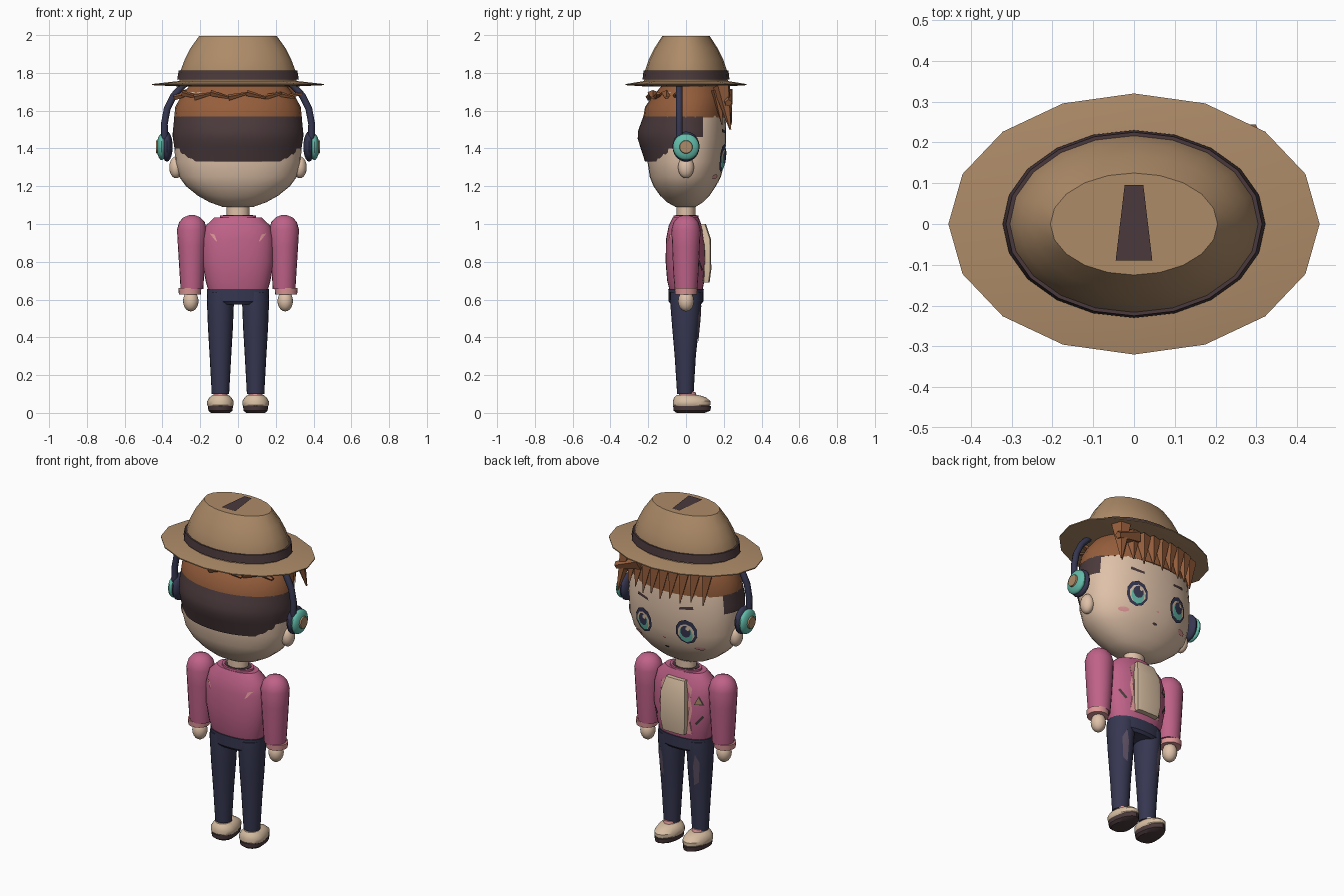
import bpy, bmesh, math
from mathutils import Vector, Matrix
from mathutils.bvhtree import BVHTree

default_cube = bpy.data.objects.get("Cube")
if default_cube:
    bpy.data.objects.remove(default_cube, do_unlink=True)


def material(name, red, green, blue):
    mat = bpy.data.materials.new(name)
    color = [(c / 255) ** 2.2 for c in (red, green, blue)] + [1]
    mat.use_nodes = True
    mat.diffuse_color = color
    mat.node_tree.nodes["Principled BSDF"].inputs["Base Color"].default_value = color
    return mat


SKIN = material("skin", 222, 192, 167)
PINK = material("rose jacket", 190, 98, 135)
BLUSH = material("light pink", 222, 150, 150)
NAVY = material("navy", 57, 58, 82)
DARK = material("dark brown", 76, 60, 62)
HAIR = material("chestnut", 148, 94, 62)
TAN = material("hat tan", 172, 138, 104)
TEAL = material("teal", 98, 186, 168)
CREAM = material("cream", 214, 188, 160)
MAUVE = material("mauve grey", 92, 80, 98)

parts = []
surfaces = {}


def finish(name, bm, mat):
    bmesh.ops.recalc_face_normals(bm, faces=bm.faces)
    surfaces[name] = BVHTree.FromBMesh(bm)
    mesh = bpy.data.meshes.new(name)
    bm.to_mesh(mesh)
    bm.free()
    mesh.materials.append(mat)
    ob = bpy.data.objects.new(name, mesh)
    bpy.context.collection.objects.link(ob)
    parts.append(ob)
    return ob


def skin_rows(bm, rows, closed):
    """Bridge successive rows of vertices with quads."""
    for low, high in zip(rows, rows[1:]):
        count = len(low)
        for i in range(count if closed else count - 1):
            j = (i + 1) % count
            bm.faces.new((low[i], low[j], high[j], high[i]))


def loft(name, mat, rings, sides=24, cx=0, power=2):
    """Stack oval rings of (z, half width, back depth, front depth)."""
    bm = bmesh.new()
    rows = []
    for z, rx, back, front in rings:
        row = []
        for i in range(sides):
            a = math.tau * i / sides
            c, s = [math.copysign(abs(t) ** (2 / power), t) for t in (math.cos(a), math.sin(a))]
            row.append(bm.verts.new((cx + rx * c, (front if s > 0 else back) * s, z)))
        rows.append(row)
    skin_rows(bm, rows, True)
    bm.faces.new(rows[0])
    bm.faces.new(rows[-1])
    return finish(name, bm, mat)


def ball(name, mat, center, size, sides=20):
    bm = bmesh.new()
    bmesh.ops.create_uvsphere(bm, u_segments=sides, v_segments=sides // 2, radius=1,
                              matrix=Matrix.Translation(center) @ Matrix.Diagonal((*size, 1)))
    return finish(name, bm, mat)


def cone(name, mat, start, end, r1, r2, sides, flat=1):
    """Tapered prism between two points, optionally flattened."""
    bm = bmesh.new()
    start, end = Vector(start), Vector(end)
    turn = (end - start).to_track_quat("Z", "Y").to_matrix().to_4x4()
    bmesh.ops.create_cone(bm, cap_ends=True, segments=sides, radius1=r1, radius2=r2,
                          depth=(end - start).length,
                          matrix=Matrix.Translation((start + end) / 2) @ turn @ Matrix.Diagonal((1, flat, 1, 1)))
    return finish(name, bm, mat)


def decal(name, mat, target, points, lift=.006, face=1):
    """Thin plate laid on the face (+1) or rear (-1) side of a part."""
    bm = bmesh.new()
    middle = [sum(p[k] for p in points) / len(points) for k in (0, 1)]
    verts = []
    for x, z in [middle] + list(points):
        hit = surfaces[target].ray_cast(Vector((x, face, z)), Vector((0, -face, 0)))[0]
        verts.append(bm.verts.new((x, (hit.y if hit else .1 * face) + lift * face, z)))
    rim = verts[1:]
    for i in range(len(rim)):
        bm.faces.new((verts[0], rim[i], rim[(i + 1) % len(rim)]))
    bmesh.ops.recalc_face_normals(bm, faces=bm.faces)
    if bm.faces[:][0].normal.y * face < 0:
        bmesh.ops.reverse_faces(bm, faces=bm.faces)
    ob = finish(name, bm, mat)
    if ob.data.polygons[0].normal.y * face < 0:
        ob.data.flip_normals()
    return ob


def oval(cx, cz, rx, rz, sides=10):
    angles = [math.tau * (i + .5) / sides for i in range(sides)]
    return [(cx + rx * math.cos(a), cz + rz * math.sin(a)) for a in angles]


# Hat
loft("hat_brim", TAN, [(1.727, .28, .2, .2), (1.735, .455, .32, .32),
                       (1.741, .455, .32, .32), (1.757, .31, .22, .22)], 16)
loft("hat_crown", TAN, [(1.75, .31, .222, .222), (1.81, .305, .217, .217), (1.87, .282, .198, .198),
                        (1.93, .252, .168, .168), (1.996, .205, .125, .125)], 20)
loft("hat_band", DARK, [(1.765, .322, .23, .23), (1.812, .314, .225, .225)], 20)
bm = bmesh.new()
bm.faces.new([bm.verts.new((x, y, 2)) for x, y in ((-.045, -.09), (.045, -.09), (.023, .095), (-.023, .095))])
finish("hat_crease", bm, DARK)

# Head and neck
loft("head", SKIN, [(1.09, .08, .055, .05), (1.115, .15, .1, .09), (1.15, .213, .137, .125),
                    (1.2, .275, .172, .158), (1.25, .312, .192, .185), (1.33, .333, .204, .205),
                    (1.45, .338, .21, .213), (1.57, .325, .205, .21), (1.7, .28, .15, .19)], 32, power=2.2)
loft("neck", SKIN, [(1, .06, .05, .05), (1.12, .06, .05, .05)], 16)

# Cropped dark hair wrapping the sides and back
bm = bmesh.new()
columns = []
for i in range(49):
    a = math.radians(25 - 230 * i / 48)
    s = math.sin(a)
    low = 1.46 if s > 0 else 1.4 if s > -.45 else 1.33
    column = []
    for k in range(7):
        z = low + (1.57 - low) * k / 6
        t = (1.47 - z) / .14 if z < 1.47 else (z - 1.47) / .1
        rx = .347 - (.02 if z < 1.47 else .01) * t
        back = .262 - (.045 if z < 1.47 else .036) * t
        column.append(bm.verts.new((rx * math.cos(a), (.216 if s > 0 else back) * s, z)))
    columns.append(column)
skin_rows(bm, columns, False)
finish("cropped_hair", bm, DARK)

# Upper hair, rear locks and fringe
loft("upper_hair", HAIR, [(1.565, .338, .226, .216), (1.62, .332, .217, .218),
                          (1.68, .3, .175, .215), (1.74, .25, .12, .2)], 28)
for i in range(9):
    a = math.radians(195 + 150 * i / 8)
    p = Vector((.3 * math.cos(a), .185 * math.sin(a), 1.68))
    along = Vector((.05, 0, .012 * (-1) ** i))
    cone("rear_lock", HAIR, p - along, p + along, .03, .012, 5, .6)
for i in range(9):
    x = -.25 + .06 * i
    y = .215 * math.sqrt(1 - (x / .36) ** 2)
    cone("fringe_spike", HAIR, (x, y, 1.71), (x + .012, y + .025, 1.525 + .015 * (i % 2)), .045, .003, 4, .8)
cone("side_tuft", HAIR, (.25, .19, 1.73), (.285, .235, 1.5), .055, .006, 5, .8)
cone("tuft_sweep", HAIR, (.16, .2, 1.69), (.3, .225, 1.64), .045, .02, 5)

# Face
for s in (1, -1):
    x = .14 * s
    decal("eye_outline", NAVY, "head", oval(x, 1.35, .062, .074), .008)
    decal("eye_white", CREAM, "head", oval(x, 1.345, .048, .054), .011)
    decal("iris", TEAL, "head", oval(x, 1.338, .038, .05), .013)
    decal("pupil", NAVY, "head", oval(x, 1.355, .03, .036), .015)
    decal("eye_shine", CREAM, "head", oval(x - .014, 1.375, .012, .013, 6), .017)
    decal("eyebrow", DARK, "head", [(x - .04 * s, 1.478), (x + .042 * s, 1.488),
                                    (x + .038 * s, 1.505), (x - .036 * s, 1.492)])
    decal("cheek", BLUSH, "head", oval(.2 * s, 1.25, .03, .013, 8))
    ball("ear", SKIN, (.328 * s, 0, 1.3), (.036, .042, .058))
decal("nose", BLUSH, "head", oval(0, 1.285, .01, .006, 6))
decal("mouth", DARK, "head", oval(0, 1.22, .016, .007, 8))

# Headphones
for s in (1, -1):
    ball("ear_cushion", NAVY, (.376 * s, 0, 1.41), (.03, .072, .08))
    ball("ear_cup", TEAL, (.404 * s, 0, 1.408), (.026, .07, .07))
    cone("cup_centre", TAN, (.42 * s, 0, 1.408), (.434 * s, 0, 1.408), .037, .033, 16)
curve = bpy.data.curves.new("headband", "CURVE")
curve.dimensions = "3D"
curve.bevel_depth = .018
curve.bevel_resolution = 2
half = [(.388, 1.45), (.39, 1.53), (.375, 1.61), (.34, 1.68), (.285, 1.74), (.15, 1.78)]
path = half + [(-x, z) for x, z in reversed(half)]
spline = curve.splines.new("POLY")
spline.points.add(len(path) - 1)
for point, (x, z) in zip(spline.points, path):
    point.co = (x, -.036, z, 1)
curve.materials.append(NAVY)
bpy.context.collection.objects.link(bpy.data.objects.new("headband", curve))

# Jacket body, collar and shirt front
loft("jacket", PINK, [(.64, .155, .085, .085), (.7, .172, .1, .098), (.8, .19, .108, .105), (.92, .19, .106, .1),
                      (.99, .172, .092, .085), (1.035, .125, .07, .066)], 28, power=2.3)
loft("collar", PINK, [(1.02, .098, .07, .068), (1.045, .095, .066, .066)], 20)
loft("collar_lining", DARK, [(1.03, .08, .056, .056), (1.047, .08, .056, .056)], 20)
bm = bmesh.new()
rows = []
for z, w, y in ((.69, .07, .125), (.76, .08, .134), (.92, .078, .132), (1.0, .06, .105)):
    rows.append([bm.verts.new(p) for p in ((-w, y - .045, z), (w, y - .045, z), (w, y - .006, z),
                                           (w * .7, y, z), (-w * .7, y, z), (-w, y - .006, z))])
skin_rows(bm, rows, True)
bm.faces.new(rows[0])
bm.faces.new(rows[-1])
finish("shirt_front", bm, CREAM)
for s in (1, -1):
    zigzag = [(.1, .69), (.092, .76), (.108, .84), (.096, .9), (.1, .96)]
    decal("lapel", BLUSH, "jacket", [(x * s, z) for x, z in [(.07, .69)] + zigzag + [(.055, 1)]])
    decal("pocket_slit", DARK, "jacket", [(x * s, z) for x, z in ((.12, .76), (.128, .75), (.165, .8), (.158, .81))])
    decal("back_stripe", BLUSH, "jacket", [(x * s, z) for x, z in
                                           ((.11, .905), (.122, .915), (.15, .95), (.125, .945))], face=-1)
decal("badge_rim", DARK, "jacket", [(-.115, .87), (-.165, .87), (-.14, .925)])
decal("badge", TAN, "jacket", [(-.123, .876), (-.157, .876), (-.14, .915)], .009)

# Arms, hands, legs and shoes
for s, side in ((1, "left"), (-1, "right")):
    loft(side + "_sleeve", PINK, [(.655, .06, .06, .06), (.75, .066, .068, .067), (.88, .074, .073, .073),
                                  (.97, .079, .077, .077), (1.01, .068, .066, .066),
                                  (1.035, .045, .044, .044), (1.047, .015, .015, .015)], 20, .244 * s)
    loft(side + "_cuff", BLUSH, [(.628, .058, .058, .058), (.66, .061, .061, .061)], 20, .255 * s)
    ball(side + "_hand", SKIN, (.25 * s, 0, .592), (.041, .042, .055))
    leg = side + "_leg"
    loft(leg, NAVY, [(.1, .046, .047, .04), (.3, .057, .06, .052), (.45, .066, .073, .068),
                     (.6, .072, .085, .082), (.64, .07, .085, .082)], 20, .093 * s)
    decal(side + "_leg_patch", MAUVE, leg, [(x * s, z) for x, z in ((.1, .38), (.125, .4), (.135, .52),
                                                                    (.115, .57), (.1, .5))])
    loft(side + "_sock", BLUSH, [(.08, .04, .04, .06), (.11, .036, .036, .05)], 16, .093 * s)
    loft(side + "_shoe", CREAM, [(.03, .062, .06, .115), (.042, .07, .07, .13), (.062, .07, .07, .13),
                                 (.082, .058, .062, .105), (.095, .042, .05, .065)], 20, .093 * s)
    loft(side + "_sole", DARK, [(0, .05, .05, .1), (.012, .064, .066, .13), (.036, .066, .068, .132)], 20, .093 * s)
loft("trouser_hips", NAVY, [(.575, .13, .08, .08), (.59, .163, .092, .092), (.655, .165, .094, .094)], 24, power=2.3)

# Smooth shading with crisp edges
bpy.ops.object.select_all(action="DESELECT")
for ob in parts:
    ob.select_set(True)
bpy.context.view_layer.objects.active = parts[0]
bpy.ops.object.shade_smooth_by_angle(angle=math.radians(35))
